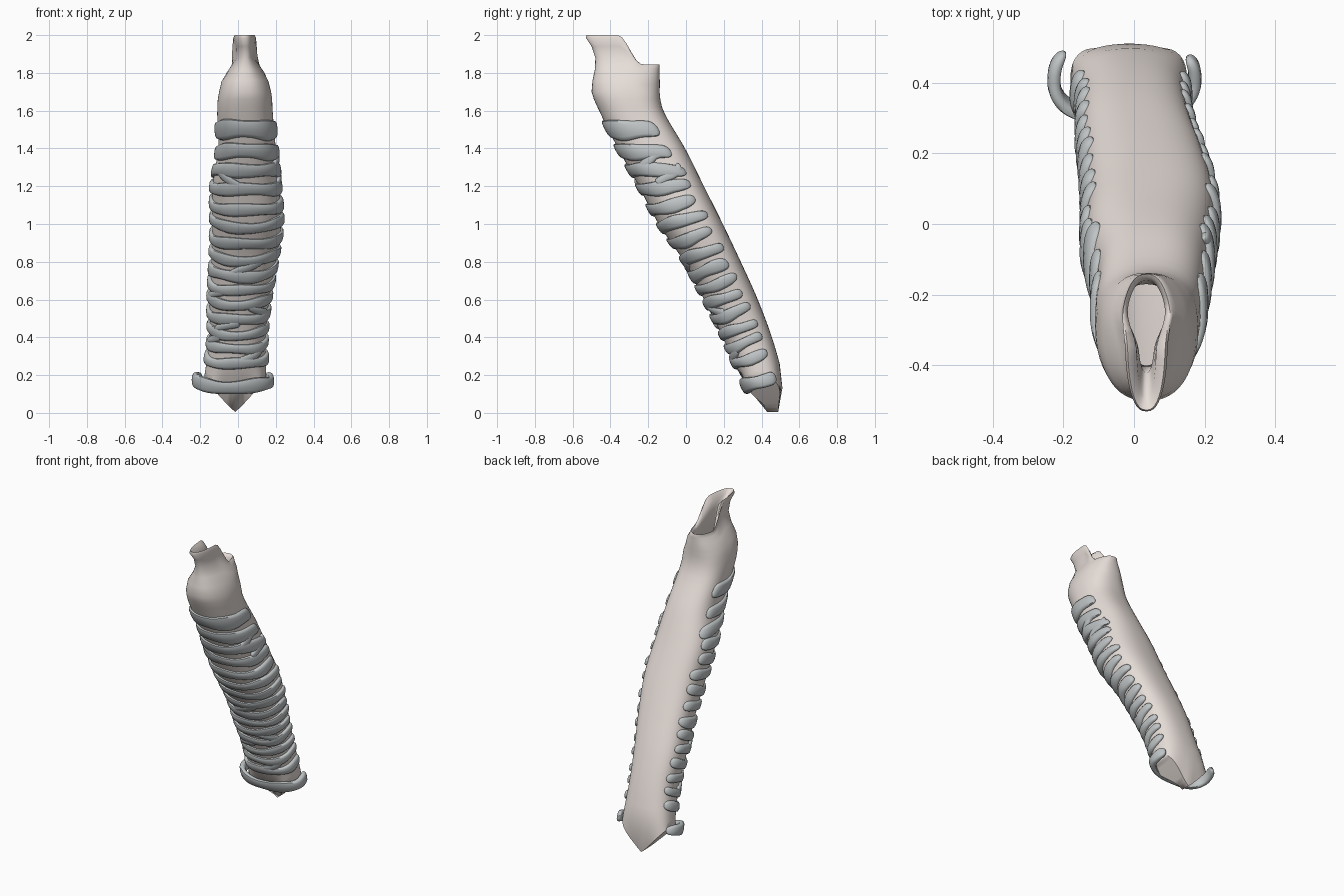
import bpy, math, random
from math import sin, cos, pi, exp

if "Cube" in bpy.data.objects:
    bpy.data.objects.remove(bpy.data.objects["Cube"])
random.seed(4)
N = 48

# wall stations: z, front y, back y, left x, right x
ST = [(0.0, .37, .56, -.18, .15), (.2, .28, .512, -.175, .15), (.4, .195, .455, -.15, .145),
      (.6, .095, .38, -.15, .165), (.8, -.01, .29, -.14, .20), (1.0, -.145, .195, -.135, .228),
      (1.2, -.25, .095, -.135, .217), (1.4, -.36, -.005, -.105, .20), (1.6, -.46, -.12, -.11, .183),
      (1.7, -.50, -.14, -.10, .175), (1.8, -.50, -.14, -.06, .13)]


def smooth(t):
    t = max(0, min(1, t))
    return t * t * (3 - 2 * t)


def spow(v, p):
    return math.copysign(abs(v) ** p, v)


def station(z):
    """Catmull-Rom blend of the stations."""
    z = max(.001, min(1.799, z))
    i = next(k for k in range(len(ST) - 1) if ST[k + 1][0] > z)
    a, b = ST[i], ST[i + 1]
    p, q = ST[max(i - 1, 0)], ST[min(i + 2, len(ST) - 1)]
    h = b[0] - a[0]
    t = (z - a[0]) / h
    out = []
    for k in range(1, 5):
        m0 = (b[k] - p[k]) / (b[0] - p[0]) * h
        m1 = (q[k] - a[k]) / (q[0] - a[0]) * h
        out.append((2*t**3 - 3*t**2 + 1) * a[k] + (t**3 - 2*t**2 + t) * m0
                   + (3*t**2 - 2*t**3) * b[k] + (t**3 - t**2) * m1)
    return out


def wall(z, th, inset=0):
    """Point on the tube wall; th = 0 is the front, the back is flattened."""
    yf, yb, xl, xr = station(z)
    c = cos(th)
    y = (yf + yb) / 2 - ((yb - yf) / 2 - inset) * (c if c > 0 else spow(c, .68))
    x = (xl + xr) / 2 + ((xr - xl) / 2 - inset) * spow(sin(th), .85)
    return x, y, z


def mouth(zf, zb, yf, yb, xc, wf, wb):
    """Loop of the upper opening, high and narrow in front, low and wide behind."""
    pts = []
    for i in range(N):
        th = 2 * pi * i / N
        y = (yf + yb) / 2 - (yb - yf) / 2 * cos(th)
        s = smooth((y + .36) / .13)
        pts.append((xc + (wf + (wb - wf) * s) * spow(sin(th), .8), y, zf + (zb - zf) * s))
    return pts


def make(name, verts, faces, color):
    me = bpy.data.meshes.new(name)
    me.from_pydata(verts, [], faces)
    me.update()
    ob = bpy.data.objects.new(name, me)
    bpy.context.collection.objects.link(ob)
    me.materials.append(color)
    bpy.context.view_layer.objects.active = ob
    ob.select_set(True)
    bpy.ops.object.mode_set(mode='EDIT')
    bpy.ops.mesh.select_all(action='SELECT')
    bpy.ops.mesh.normals_make_consistent(inside=False)
    bpy.ops.object.mode_set(mode='OBJECT')
    bpy.ops.object.shade_smooth_by_angle(angle=math.radians(55))
    ob.select_set(False)
    return ob


def material(name, rgb):
    m = bpy.data.materials.new(name)
    m.diffuse_color = (*rgb, 1)
    m.use_nodes = True
    m.node_tree.nodes["Principled BSDF"].inputs["Base Color"].default_value = m.diffuse_color
    return m


tissue = material("tissue", (.80, .73, .69))
cartilage = material("cartilage", (.52, .55, .56))

# windpipe: wedge-shaped lower end, long wall, upper mouth, inner lining
TH = [2 * pi * i / N for i in range(N)]


def wedge(th):
    c = cos(th)
    y = .40 - (.13 * c if c > 0 else .128 * spow(c, .7))
    d = min(th, 2 * pi - th)
    y += .16 * exp(-(d / .55) ** 2) - .04 * exp(-((pi - d) / .6) ** 2)
    return -.015 + .165 * spow(sin(th), .9), y, .005 + .18 * abs(sin(th))


low = [wedge(t) for t in TH]
base = [wall(.26, t) for t in TH]
mid = []
for a, b, t in zip(low, base, TH):
    w = wall(.5 * (a[2] + b[2]), t)
    mid.append(tuple(.25 * (a[k] + b[k]) + .5 * w[k] for k in range(3)))
loops = [low, mid, base]
loops += [[wall(.26 + .04 * k, t) for t in TH] for k in range(1, 37)]
loops += [mouth(1.76, 1.74, -.495, -.138, .037, .122, .13),
          mouth(1.82, 1.79, -.482, -.14, .04, .085, .11),
          mouth(1.88, 1.82, -.48, -.14, .04, .05, .085),
          mouth(1.94, 1.84, -.50, -.14, .04, .05, .077),
          mouth(1.985, 1.845, -.53, -.142, .035, .06, .074),
          mouth(2.0, 1.84, -.526, -.15, .035, .053, .069),
          mouth(1.975, 1.825, -.49, -.16, .035, .028, .06),
          mouth(1.92, 1.79, -.42, -.165, .035, .024, .062),
          mouth(1.80, 1.74, -.40, -.17, .035, .045, .08)]
loops += [[wall(z, t, .03) for t in TH] for z in (1.68, 1.55, 1.3, 1.0, .7, .4)]
verts = [p for l in loops for p in l]
faces = [(r * N + i, r * N + (i + 1) % N, (r + 1) * N + (i + 1) % N, (r + 1) * N + i)
         for r in range(len(loops) - 1) for i in range(N)]
faces.append(tuple((len(loops) - 1) * N + i for i in range(N)))
# two slanted end faces meeting in a ridge
H = N // 2
for i in range(N // 4):
    for a, b, c, d in ((i, i + 1, H - i - 1, H - i),
                       (-i % N, N - i - 1, H + i + 1, H + i)):
        faces.append((a, b, c, d) if b != c else (a, b, d))
make("windpipe", verts, faces, tissue)


def ring(name, z0, h, slope, t0, t1, twist=0, flare=(0, 0), thick=.019):
    """Flat rounded cartilage strip lying on the wall from angle t0 to t1."""
    S, K = 56, 12
    ph = random.uniform(0, 6)
    vs, fs = [], []
    for i in range(S + 1):
        u = -cos(pi * i / S)
        th = (t0 + t1) / 2 + (t1 - t0) / 2 * u
        taper = max(.03, 1 - abs(u) ** 14) ** .5
        yf = station(z0)[0]
        zc = z0
        for _ in range(6):
            zc = z0 + slope * (wall(zc, th)[1] - yf) + twist * u
        zc += .005 * sin(3 * th + ph)
        hh = h * taper * (1 + .12 * sin(4 * th + 2 * ph))
        for k in range(K):
            f = 2 * pi * k / K
            z = zc + hh * spow(cos(f), .7)
            a, b = wall(z, th - .02), wall(z, th + .02)
            n = (b[1] - a[1], a[0] - b[0])
            L = math.hypot(*n)
            o = thick * taper * spow(sin(f), .65)
            o += flare[th > 0] * sin(th) ** 2
            p = wall(z, th)
            vs.append((p[0] + n[0] / L * o, p[1] + n[1] / L * o, z))
    for i in range(S):
        for k in range(K):
            k2 = (k + 1) % K
            fs.append((i * K + k, i * K + k2, (i + 1) * K + k2, (i + 1) * K + k))
    fs += [tuple(range(K)), tuple(S * K + k for k in range(K))]
    make(name, vs, fs, cartilage)


# cartilage rings, top to bottom: front height, half height, slope
RINGS = [(1.50, .05, 0), (1.385, .041, -.02), (1.285, .036, .0), (1.18, .034, .12),
         (1.07, .032, .27), (.98, .03, .33), (.89, .03, .37), (.805, .029, .4),
         (.72, .031, .4), (.645, .027, .4), (.57, .029, .4), (.49, .029, .4),
         (.41, .027, .4), (.335, .027, .4), (.258, .028, .35)]
for n, (z, h, s) in enumerate(RINGS):
    ring("cartilage_ring_%d" % (n + 1), z, h, s,
         -math.radians(121 + random.uniform(-9, 5)), math.radians(121 + random.uniform(-9, 5)))

# slanted bridges where neighbouring rings fork
for n, (z, t, tw) in enumerate([(1.335, 1.35, .04), (1.235, -.5, -.04), (1.25, 1.6, .04),
                                (.765, .1, .035), (.607, -.9, .03), (.53, .7, -.03),
                                (.45, -.4, .03), (.298, .5, .03), (.373, -1.0, .03)]):
    ring("ring_bridge_%d" % (n + 1), z, .022, .06 if z > 1.2 else .4, t - .45, t + .45, tw,
         thick=.017)

# flared lowest ring above the wedge
ring("lowest_ring", .135, .036, .38, -math.radians(116), math.radians(116), 0, (.05, .022), .019)
